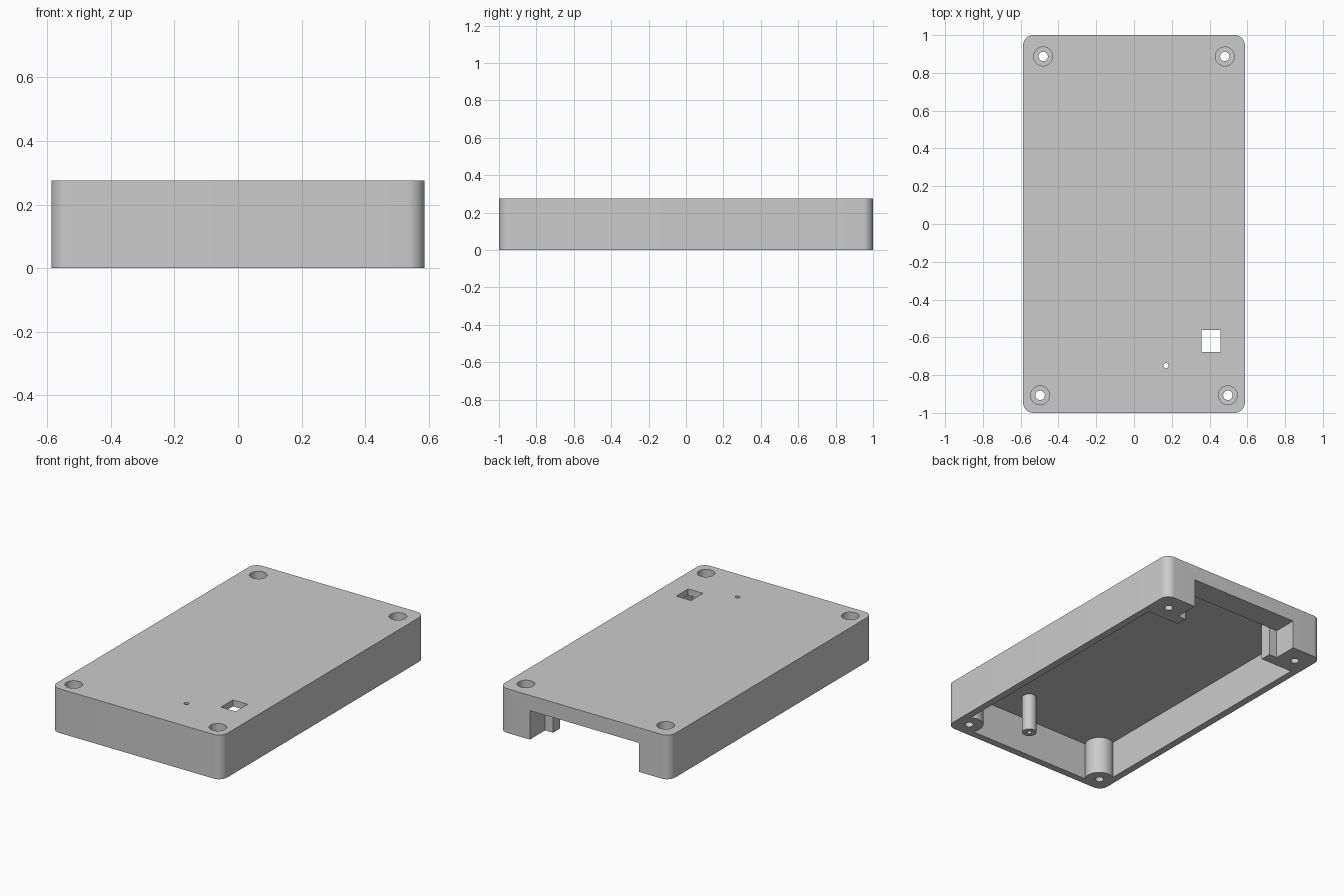
import bpy, bmesh, math

if "Cube" in bpy.data.objects:
    bpy.data.objects.remove(bpy.data.objects["Cube"])

HEIGHT, ROOF = 0.275, 0.235
HALF_X, HALF_Y = 0.587, 1.0

grey = bpy.data.materials.new("plain_grey")
grey.use_nodes = True
colour = (0.6, 0.6, 0.6, 1)
grey.diffuse_color = colour
grey.node_tree.nodes["Principled BSDF"].inputs["Base Color"].default_value = colour


def prism(name, points, z0, z1):
    """Extrude a flat outline between two heights."""
    bm = bmesh.new()
    face = bm.faces.new([bm.verts.new((x, y, z0)) for x, y in points])
    top = bmesh.ops.extrude_face_region(bm, geom=[face])["geom"]
    verts = [v for v in top if isinstance(v, bmesh.types.BMVert)]
    bmesh.ops.translate(bm, verts=verts, vec=(0, 0, z1 - z0))
    bmesh.ops.recalc_face_normals(bm, faces=bm.faces)
    mesh = bpy.data.meshes.new(name)
    bm.to_mesh(mesh)
    bm.free()
    mesh.materials.append(grey)
    obj = bpy.data.objects.new(name, mesh)
    bpy.context.collection.objects.link(obj)
    return obj


def arc(cx, cy, r, start, end, steps):
    angles = [math.radians(start + (end - start) * i / steps) for i in range(steps + 1)]
    return [(cx + r * math.cos(a), cy + r * math.sin(a)) for a in angles]


def cylinder(name, cx, cy, r, z0, z1, sides=40):
    return prism(name, arc(cx, cy, r, 0, 360, sides)[:-1], z0, z1)


def box(name, x0, x1, y0, y1, z0, z1):
    return prism(name, [(x0, y0), (x1, y0), (x1, y1), (x0, y1)], z0, z1)


def mirrored(half):
    """Complete an outline from its +x half."""
    return half + [(-x, y) for x, y in reversed(half)]


def cut(target, tool):
    mod = target.modifiers.new("cut", "BOOLEAN")
    mod.operation, mod.solver, mod.object = "DIFFERENCE", "EXACT", tool
    bpy.ops.object.select_all(action="DESELECT")
    bpy.context.view_layer.objects.active = target
    target.select_set(True)
    bpy.ops.object.modifier_apply(modifier=mod.name)
    bpy.data.objects.remove(tool)


# Outer shell with rounded vertical corners
R = 0.055
outline = []
for i, (sx, sy) in enumerate([(1, 1), (-1, 1), (-1, -1), (1, -1)]):
    outline += arc(sx * (HALF_X - R), sy * (HALF_Y - R), R, 90 * i, 90 * i + 90, 10)
case = prism("case_cover", outline, 0, HEIGHT)

# Cavity open at the bottom, leaving the back blocks, front bosses and post
cavity = prism("cavity_cutter", mirrored(
    [(0.542, -0.955), (0.542, 0.78), (0.32, 0.78), (0.32, 0.85)]), -0.05, ROOF)
for side in (-1, 1):
    cut(cavity, cylinder("boss", side * 0.497, -0.907, 0.083, -0.1, 0.4))
cut(cavity, cylinder("post", 0.17, -0.75, 0.042, -0.1, 0.4))
cut(case, cavity)

# Opening in the back wall, below a lintel
cut(case, prism("notch_cutter", mirrored(
    [(0.32, 0.8), (0.32, 0.85), (0.375, 0.85), (0.375, 1.1)]), -0.05, 0.18))

# Counterbored screw holes
for side in (-1, 1):
    for x, y in ((0.497, -0.907), (0.481, 0.887)):
        cut(case, cylinder("counterbore", side * x, y, 0.05, 0.12, 0.4))
        cut(case, cylinder("screw_hole", side * x, y, 0.025, -0.1, 0.4, 24))

# Square window and pin hole through the post
cut(case, box("window_cutter", 0.357, 0.459, -0.677, -0.56, 0.2, 0.4))
cut(case, cylinder("pin_hole", 0.17, -0.75, 0.014, -0.1, 0.4, 20))

bpy.context.view_layer.objects.active = case
case.select_set(True)
bpy.ops.object.shade_smooth_by_angle(angle=math.radians(30))
